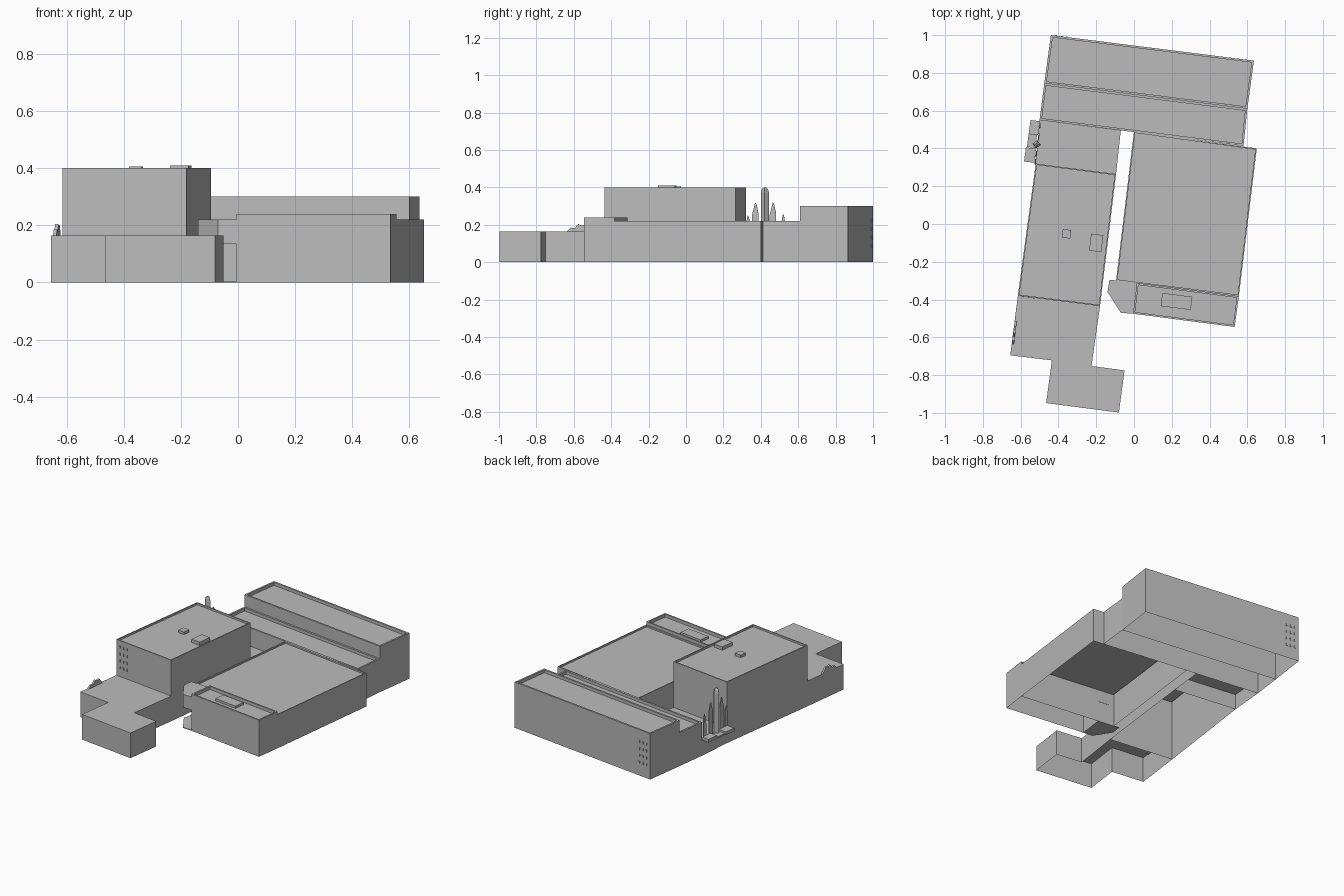
import bpy, bmesh
from math import cos, sin, atan2
from mathutils import Vector

if "Cube" in bpy.data.objects:
    bpy.data.objects.remove(bpy.data.objects["Cube"], do_unlink=True)

mat = bpy.data.materials.new("concrete grey")
mat.use_nodes = True
GREY = (0.5, 0.5, 0.5, 1)
mat.diffuse_color = GREY
mat.node_tree.nodes["Principled BSDF"].inputs["Base Color"].default_value = GREY

# The site is turned slightly: ACROSS runs along the street, ALONG to the back
ANGLE = -atan2(0.135, 1.075)
ACROSS = Vector((cos(ANGLE), sin(ANGLE), 0))
ALONG = Vector((-sin(ANGLE), cos(ANGLE), 0))


def finish(bm, name):
    mesh = bpy.data.meshes.new(name)
    bm.to_mesh(mesh)
    bm.free()
    mesh.materials.append(mat)
    obj = bpy.data.objects.new(name, mesh)
    bpy.context.collection.objects.link(obj)
    return obj


def block(name, plan, top, bottom=0, rim=0, sunk=0.015, closed=False):
    """Prism over a counter-clockwise plan, with an optional sunken roof."""
    bm = bmesh.new()
    low = [bm.verts.new((x, y, bottom)) for x, y in plan]
    high = [bm.verts.new((x, y, top)) for x, y in plan]
    n = len(plan)
    for i in range(n):
        j = (i + 1) % n
        bm.faces.new((low[i], low[j], high[j], high[i]))
    roof = bm.faces.new(high)
    if closed:
        bm.faces.new(low[::-1])
    bm.normal_update()
    if rim:
        bmesh.ops.inset_region(bm, faces=[roof], thickness=rim)
        ext = bmesh.ops.extrude_face_region(bm, geom=[roof])
        moved = [v for v in ext["geom"] if isinstance(v, bmesh.types.BMVert)]
        bmesh.ops.translate(bm, verts=moved, vec=(0, 0, -sunk))
        if roof.is_valid:
            bmesh.ops.delete(bm, geom=[roof], context="FACES_ONLY")
    return finish(bm, name)


def turned(cx, cy, w, d):
    """Plan of a rectangle aligned with the site."""
    c = Vector((cx, cy, 0))
    signs = ((-1, -1), (1, -1), (1, 1), (-1, 1))
    return [(c + ACROSS * a * w / 2 + ALONG * b * d / 2).xy for a, b in signs]


def upright(name, start, axis, profile, thick):
    """Thin upright plate from a (distance, height) profile."""
    bm = bmesh.new()
    side = Vector((-axis.y, axis.x, 0)) * thick
    base = Vector((start[0], start[1], 0))
    front = [bm.verts.new(base + axis * d + Vector((0, 0, z))) for d, z in profile]
    back = [bm.verts.new(v.co + side) for v in front]
    bm.faces.new(front)
    bm.faces.new(back[::-1])
    for i in range(len(front)):
        j = (i + 1) % len(front)
        bm.faces.new((front[j], front[i], back[i], back[j]))
    bmesh.ops.recalc_face_normals(bm, faces=bm.faces)
    return finish(bm, name)


# Rear building: high range and lower step
block("rear_range", [(-.475, .745), (.60, .61), (.635, .865), (-.44, 1.0)], .30, rim=.016, sunk=.02)
block("rear_step", [(-.50, .55), (.58, .413), (.60, .61), (-.475, .745)], .22, rim=.016, sunk=.02)

# Hall with its front strip
block("hall", [(-.095, -.30), (.555, -.382), (.65, .40), (0, .49)], .22, rim=.01, sunk=.01)
block("hall_front", [(-.005, -.475), (.533, -.545), (.555, -.382), (.015, -.312)], .24, rim=.014, sunk=.02)
block("hall_front_hatch", turned(.225, -.41, .16, .07), .235, .22)

# Entrance canopy over a thin floor
porch = [(-.07, -.47), (-.005, -.475), (.015, -.312), (-.13, -.295), (-.14, -.36)]
block("canopy", porch, .22, .135, closed=True)
block("porch_floor", porch, .004, closed=True)

# Tower, link and low front wing
block("tower", [(-.615, -.38), (-.18, -.435), (-.095, .265), (-.52, .32)], .40, rim=.01, sunk=.012)
block("link", [(-.52, .32), (-.095, .265), (-.07, .495), (-.50, .55)], .10)
block("front_wing", [(-.655, -.695), (-.435, -.722), (-.465, -.948), (-.08, -.998),
                     (-.05, -.775), (-.225, -.752), (-.18, -.435), (-.615, -.38)], .165)
block("roof_vent", turned(-.357, -.052, .045, .045), .405, .385)
block("roof_hatch", turned(-.20, -.10, .065, .09), .41, .385)

# Ledges on the outer wall of the link
block("ledge_rear", turned(-.528, .51, .05, .075), .12, .10, closed=True)
block("ledge_middle", turned(-.54, .44, .045, .07), .11, .10, closed=True)
block("ledge_front", turned(-.55, .365, .055, .075), .12, .10, closed=True)

# Pointed fins and the tall mast beside the tower
for d, w, top in ((.01, .03, .25), (.05, .035, .32), (.145, .035, .32), (.20, .025, .26)):
    upright("fin", (-.52, .32), ALONG,
            [(d - w / 2, .10), (d + w / 2, .10), (d + w / 2, top - .06),
             (d + w / 5, top - .01), (d, top), (d - w / 2, top - .07)], .006)
bm = bmesh.new()
rings = []
for z, r in ((.10, .022), (.37, .022), (.392, .016), (.40, .006)):
    rings.append([bm.verts.new(Vector((-.515, .422, z)) + r * a)
                  for a in (ACROSS, ALONG, -ACROSS, -ALONG)])
for a, b in zip(rings, rings[1:]):
    for i in range(4):
        j = (i + 1) % 4
        bm.faces.new((a[i], a[j], b[j], b[i]))
bm.faces.new(rings[-1])
finish(bm, "mast")

# Ragged edge on the outer side of the front wing
upright("ragged_edge", (-.648, -.64), ALONG,
        [(0, .16), (.13, .16), (.12, .175), (.10, .20), (.08, .195),
         (.065, .205), (.045, .18), (.025, .185)], -.012)


# Small slot windows: thin plates on the tower front and the rear wall
def slots(name, start, axis, out, columns, rows, first, gap):
    for c in range(columns):
        for r in range(rows):
            d, z = c * .028, first + r * gap
            p = Vector((*start, 0)) + axis * d
            upright(name, p, axis, [(0, z), (.008, z), (.008, z + .016), (0, z + .016)], out)


slots("tower_slot", (-.59, -.384), ACROSS, -.003, 3, 4, .215, .045)
slots("rear_slot", (-.415, .997), ACROSS, .003, 3, 4, .08, .045)
